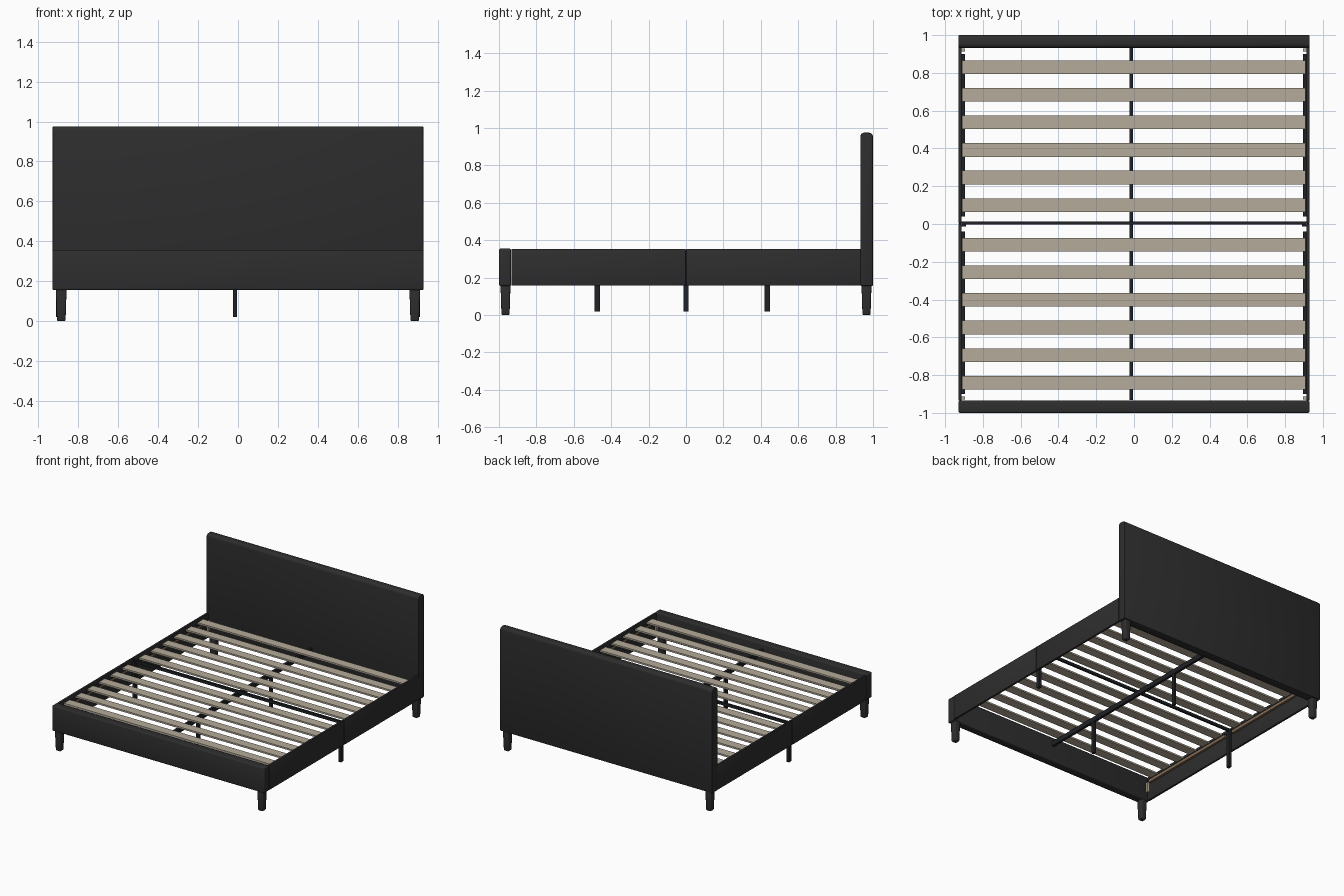
import bpy, bmesh
from mathutils import Vector

cube = bpy.data.objects.get("Cube")
if cube:
    bpy.data.objects.remove(cube, do_unlink=True)


def material(name, rgb):
    m = bpy.data.materials.new(name)
    m.use_nodes = True
    m.diffuse_color = (*rgb, 1)
    bsdf = next(n for n in m.node_tree.nodes if n.type == 'BSDF_PRINCIPLED')
    bsdf.inputs["Base Color"].default_value = (*rgb, 1)
    bsdf.inputs["Roughness"].default_value = 0.8
    return m


FABRIC = material("charcoal fabric", (0.027, 0.027, 0.027))
METAL = material("black metal", (0.014, 0.015, 0.018))
SLAT = material("pale slat wood", (0.46, 0.41, 0.32))
LEDGE = material("brown ledge wood", (0.22, 0.14, 0.08))


def box(name, mat, x, y, z, bevel=0, segments=3, taper=1):
    """Box between (min, max) pairs; taper scales the bottom face."""
    centre = Vector((sum(x), sum(y), sum(z))) / 2
    size = Vector((x[1] - x[0], y[1] - y[0], z[1] - z[0]))
    bm = bmesh.new()
    bmesh.ops.create_cube(bm, size=1)
    for v in bm.verts:
        scale = taper if v.co.z < 0 else 1
        v.co = Vector((v.co.x * size.x * scale, v.co.y * size.y * scale, v.co.z * size.z))
    if bevel:
        bmesh.ops.bevel(bm, geom=bm.edges[:], offset=bevel, segments=segments,
                        affect='EDGES', profile=0.5)
    mesh = bpy.data.meshes.new(name)
    bm.to_mesh(mesh)
    bm.free()
    mesh.materials.append(mat)
    obj = bpy.data.objects.new(name, mesh)
    obj.location = centre
    bpy.context.collection.objects.link(obj)
    if bevel:
        bpy.ops.object.select_all(action='DESELECT')
        obj.select_set(True)
        bpy.context.view_layer.objects.active = obj
        bpy.ops.object.shade_smooth_by_angle()
    return obj


def span(centre, width):
    return (centre - width / 2, centre + width / 2)


BASE, TOP = 0.155, 0.355
HALF = 0.93


# Headboard with a softly rounded top edge
def headboard():
    obj = box("headboard", FABRIC, (-HALF, HALF), (0.932, 1.0), (BASE, 0.975))
    bm = bmesh.new()
    bm.from_mesh(obj.data)
    top = max(v.co.z for v in bm.verts)
    long_edges = [e for e in bm.edges if all(v.co.z > top - 0.01 for v in e.verts)
                  and abs(e.verts[0].co.x - e.verts[1].co.x) > 1]
    bmesh.ops.bevel(bm, geom=long_edges, offset=0.022, segments=5, affect='EDGES', profile=0.5)
    sharp = [e for e in bm.edges if e.calc_face_angle(0) > 1]
    bmesh.ops.bevel(bm, geom=sharp, offset=0.006, segments=2, affect='EDGES', profile=0.5)
    bm.to_mesh(obj.data)
    bm.free()
    bpy.context.view_layer.objects.active = obj
    obj.select_set(True)
    bpy.ops.object.shade_smooth_by_angle()


headboard()
box("footboard", FABRIC, (-HALF, HALF), (-1.0, -0.935), (BASE, TOP), 0.009)

# Mirrored parts: side rails in two halves, ledges, brackets and legs
for sx, side in ((-1, "right"), (1, "left")):
    def across(a, b):
        return tuple(sorted((sx * a, sx * b)))

    for sy, end in ((-1, "front"), (1, "back")):
        def along(a, b):
            return tuple(sorted((sy * a, sy * b)))

        tag = f"{side}_{end}"
        box(f"side_rail_{tag}", FABRIC, across(0.912, HALF), along(0.001, 0.934),
            (BASE + 0.002, TOP - 0.002), 0.004, 2)
        box(f"slat_support_{tag}", METAL, across(0.894, 0.912), along(0.04, 0.9), (0.308, 0.318))
        box(f"ledge_{tag}", LEDGE, across(0.894, 0.912), along(0.04, 0.9), (0.288, 0.308))
        box(f"corner_bracket_{tag}", SLAT, across(0.895, 0.912), along(0.912, 0.93), (0.22, 0.3))
        box(f"corner_leg_{tag}", FABRIC, across(0.859, 0.913), along(0.938, 0.992),
            (0, BASE + 0.01), 0.008, 3, 0.8)
    box(f"middle_side_leg_{side}", METAL, across(0.89, 0.912), span(0, 0.028), (0.02, 0.33))

# Centre beam, cross bar and their supports
BEAM_X = -0.015
box("centre_beam", METAL, span(BEAM_X, 0.02), (-0.932, 0.932), (0.28, 0.317))
box("cross_bar", METAL, (-0.912, 0.912), span(0.006, 0.016), (0.317, 0.338))
for y, end in ((-0.475, "front"), (0.435, "back")):
    box(f"centre_leg_{end}", METAL, span(BEAM_X, 0.018), span(y, 0.028), (0.02, 0.285))

# Evenly spaced slats on each side of the cross bar
for start, end in ((0.83, "back"), (-0.11, "front")):
    for i in range(6):
        box(f"slat_{end}_{i + 1}", SLAT, (-0.91, 0.908), span(start - 0.146 * i, 0.072),
            (0.318, 0.331))
